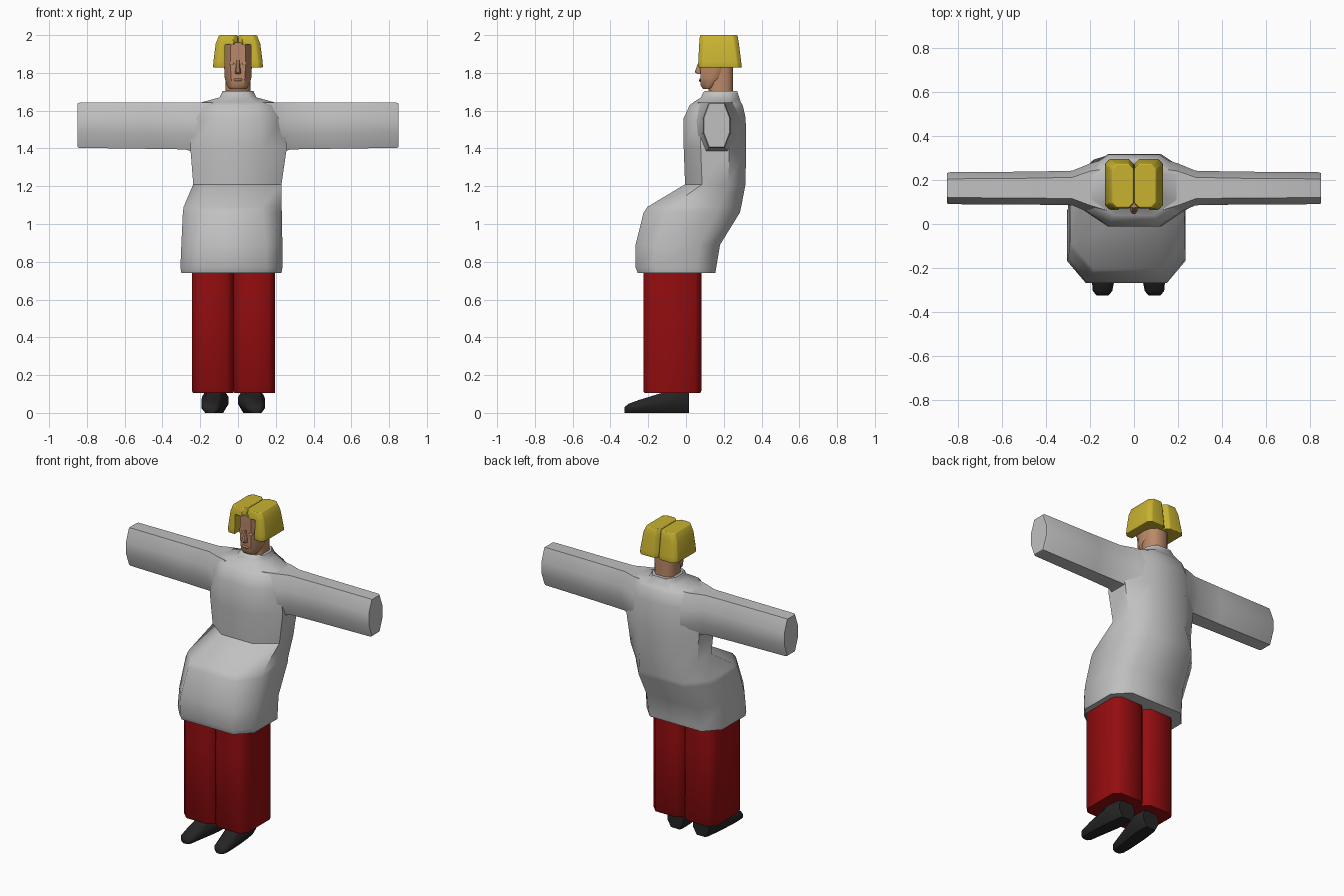
import bpy, bmesh, math
from mathutils import Vector


def material(name, rgb):
    m = bpy.data.materials.new(name)
    m.diffuse_color = (*rgb, 1)
    return m


GREY = material("coat_grey", (0.53, 0.53, 0.53))
RED = material("trouser_red", (0.30, 0.004, 0.005))
BLACK = material("shoe_black", (0.018, 0.018, 0.018))
SKIN = material("skin", (0.50, 0.25, 0.14))
YELLOW = material("hair_yellow", (0.58, 0.45, 0.03))

# Maps (u, v, station) to world axes for lofts running along x, y or z
PLACE = {
    "x": lambda u, v, s: Vector((s, u, v)),
    "y": lambda u, v, s: Vector((u, s, v)),
    "z": lambda u, v, s: Vector((u, v, s)),
}


def loft(name, mat, axis, rings, angle=50):
    """Skin chamfered rectangles (station, u0, u1, v0, v1, chamfer_u, chamfer_v)."""
    bm = bmesh.new()
    loops = []
    for s, u0, u1, v0, v1, cu, cv in rings:
        pts = [(u0 + cu, v0), (u1 - cu, v0), (u1, v0 + cv), (u1, v1 - cv),
               (u1 - cu, v1), (u0 + cu, v1), (u0, v1 - cv), (u0, v0 + cv)]
        loops.append([bm.verts.new(PLACE[axis](u, v, s)) for u, v in pts])
    for a, b in zip(loops, loops[1:]):
        for i in range(8):
            j = (i + 1) % 8
            bm.faces.new((a[i], a[j], b[j], b[i]))
    bm.faces.new(loops[0])
    bm.faces.new(loops[-1])
    bmesh.ops.recalc_face_normals(bm, faces=bm.faces)
    me = bpy.data.meshes.new(name)
    bm.to_mesh(me)
    bm.free()
    me.materials.append(mat)
    ob = bpy.data.objects.new(name, me)
    bpy.context.collection.objects.link(ob)
    smooth(ob, angle)
    return ob


def smooth(ob, angle):
    bpy.ops.object.select_all(action="DESELECT")
    ob.select_set(True)
    bpy.context.view_layer.objects.active = ob
    bpy.ops.object.shade_smooth_by_angle(angle=math.radians(angle))


# Coat body with a forward-leaning skirt, chest, shoulders and collar
loft("coat_body", GREY, "z", [
    (0.74, -0.300, 0.230, -0.255, 0.155, 0.085, 0.09),
    (0.77, -0.305, 0.235, -0.267, 0.160, 0.085, 0.10),
    (0.89, -0.300, 0.235, -0.267, 0.180, 0.085, 0.11),
    (1.06, -0.292, 0.232, -0.225, 0.285, 0.100, 0.12),
    (1.09, -0.288, 0.231, -0.205, 0.292, 0.105, 0.12),
    (1.21, -0.237, 0.230, -0.005, 0.315, 0.125, 0.09),
    (1.40, -0.252, 0.258, -0.012, 0.318, 0.135, 0.09),
    (1.56, -0.245, 0.245, -0.012, 0.316, 0.130, 0.09),
    (1.63, -0.215, 0.215, 0.020, 0.300, 0.110, 0.08),
    (1.645, -0.190, 0.190, 0.040, 0.290, 0.100, 0.07),
    (1.67, -0.098, 0.098, 0.080, 0.282, 0.040, 0.05),
    (1.69, -0.087, 0.087, 0.087, 0.275, 0.035, 0.05),
    (1.705, -0.082, 0.082, 0.100, 0.270, 0.035, 0.05),
])

# Sleeves reaching straight out, flared where they join the chest
for side, sgn in (("left", -1), ("right", 1)):
    loft("sleeve_" + side, GREY, "x", [
        (sgn * 0.10, 0.005, 0.305, 1.340, 1.645, 0.050, 0.09),
        (sgn * 0.20, 0.050, 0.275, 1.370, 1.643, 0.035, 0.09),
        (sgn * 0.28, 0.085, 0.242, 1.395, 1.642, 0.030, 0.08),
        (sgn * 0.46, 0.088, 0.238, 1.398, 1.642, 0.030, 0.08),
        (sgn * 0.84, 0.090, 0.235, 1.403, 1.642, 0.030, 0.08),
        (sgn * 0.85, 0.094, 0.231, 1.407, 1.638, 0.030, 0.08),
    ])

# Trouser legs meeting at a rounded centre groove
for side, x0, x1 in (("left", -0.243, -0.024), ("right", -0.024, 0.195)):
    loft("trouser_leg_" + side, RED, "z", [
        (0.105, x0 + 0.005, x1, -0.220, 0.075, 0.035, 0.035),
        (0.115, x0, x1, -0.226, 0.081, 0.035, 0.035),
        (0.60, x0, x1, -0.226, 0.081, 0.035, 0.035),
        (0.80, x0, x1, -0.226, 0.081, 0.035, 0.035),
    ])

# Shoes, rising from toe to ankle
for side, cx, out in (("left", -0.115, -1), ("right", 0.065, 1)):
    def shoe_ring(y, hw, top, c, shift=0.0):
        x = cx + out * shift
        return (y, x - hw, x + hw, 0.0, top, c, top * 0.35)
    loft("shoe_" + side, BLACK, "y", [
        shoe_ring(-0.325, 0.026, 0.030, 0.012, 0.028),
        shoe_ring(-0.305, 0.044, 0.048, 0.015, 0.028),
        shoe_ring(-0.250, 0.052, 0.068, 0.018, 0.025),
        shoe_ring(-0.130, 0.066, 0.105, 0.025, 0.012),
        shoe_ring(-0.080, 0.070, 0.130, 0.028, 0.006),
        shoe_ring(0.000, 0.062, 0.130, 0.025, 0.0),
        shoe_ring(0.015, 0.055, 0.125, 0.025, 0.0),
    ])

# Neck, head and nose
loft("neck", SKIN, "z", [
    (1.66, -0.066, 0.066, 0.118, 0.250, 0.03, 0.03),
    (1.86, -0.066, 0.066, 0.120, 0.250, 0.03, 0.03),
])
loft("head", SKIN, "z", [
    (1.715, -0.045, 0.045, 0.090, 0.150, 0.022, 0.02),
    (1.735, -0.060, 0.060, 0.076, 0.180, 0.030, 0.04),
    (1.775, -0.071, 0.071, 0.077, 0.215, 0.034, 0.05),
    (1.850, -0.074, 0.074, 0.074, 0.240, 0.034, 0.05),
    (1.960, -0.072, 0.072, 0.074, 0.240, 0.034, 0.05),
])
loft("nose", SKIN, "z", [
    (1.795, -0.014, 0.014, 0.058, 0.085, 0.006, 0.008),
    (1.805, -0.016, 0.016, 0.046, 0.085, 0.009, 0.012),
    (1.825, -0.012, 0.012, 0.054, 0.085, 0.006, 0.010),
    (1.870, -0.007, 0.007, 0.070, 0.085, 0.003, 0.005),
])
# Lips and eyelids as slight ridges
loft("lips", SKIN, "z", [
    (1.752, -0.016, 0.016, 0.073, 0.085, 0.008, 0.004),
    (1.762, -0.026, 0.026, 0.068, 0.085, 0.014, 0.006),
    (1.770, -0.018, 0.018, 0.073, 0.085, 0.009, 0.004),
])
for side, x in (("left", -0.034), ("right", 0.034)):
    loft("eyelid_" + side, SKIN, "z", [
        (1.842, x - 0.010, x + 0.010, 0.073, 0.095, 0.004, 0.004),
        (1.850, x - 0.015, x + 0.015, 0.070, 0.095, 0.006, 0.006),
        (1.858, x - 0.010, x + 0.010, 0.073, 0.095, 0.004, 0.004),
    ])

# Cutter for the face opening under the fringe
bpy.ops.mesh.primitive_cube_add(size=1, location=(0, 0.08, 1.80))
face_cutter = bpy.context.object
face_cutter.name = "face_cutter"
face_cutter.scale = (0.136, 0.24, 0.30)
face_cutter.hide_render = True
face_cutter.hide_viewport = True
face_cutter.display_type = "WIRE"

# Two rounded hair halves with a centre parting
for side, sgn in (("left", -1), ("right", 1)):
    rings = []
    for z, w, y0, y1, c in ((1.828, 0.132, 0.064, 0.296, 0.022),
                            (1.860, 0.130, 0.065, 0.292, 0.022),
                            (1.955, 0.118, 0.070, 0.280, 0.022),
                            (2.000, 0.100, 0.074, 0.272, 0.022)):
        u0, u1 = sorted((sgn * 0.001, sgn * w))
        rings.append((z, u0, u1, y0, y1, c, c))
    hair = loft("hair_" + side, YELLOW, "z", rings)
    cut = hair.modifiers.new("face_opening", "BOOLEAN")
    cut.operation = "DIFFERENCE"
    cut.solver = "EXACT"
    cut.object = face_cutter
    bev = hair.modifiers.new("soft_edges", "BEVEL")
    bev.width = 0.014
    bev.segments = 2
    bev.limit_method = "ANGLE"
    bev.angle_limit = math.radians(40)
